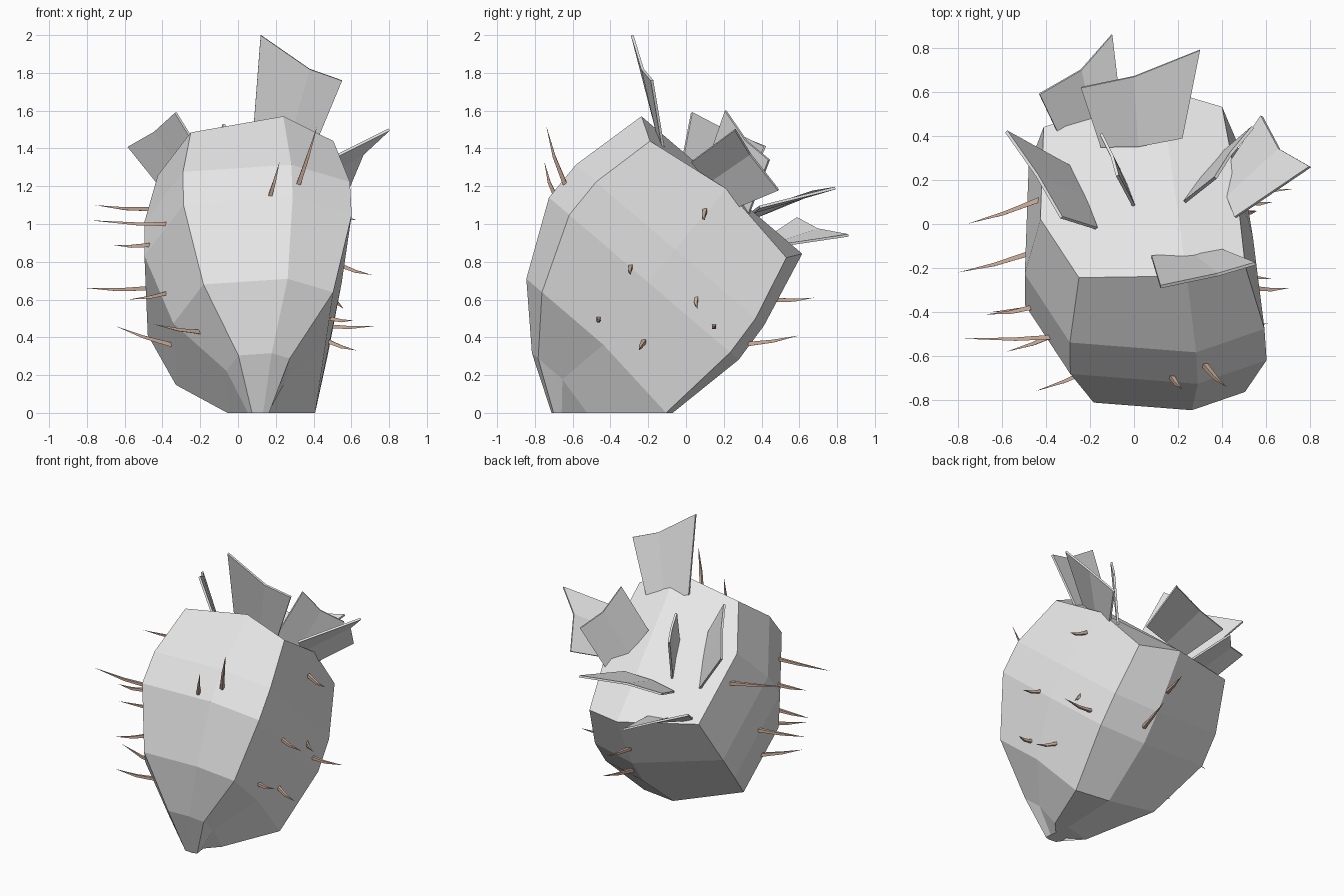
import bpy, bmesh, math
from mathutils import Vector

if "Cube" in bpy.data.objects:
    bpy.data.objects.remove(bpy.data.objects["Cube"])


def material(name, rgb):
    m = bpy.data.materials.new(name)
    m.diffuse_color = (*rgb, 1)
    m.use_nodes = True
    m.node_tree.nodes["Principled BSDF"].inputs["Base Color"].default_value = m.diffuse_color
    return m


GREY = material("pale grey", (0.8, 0.8, 0.8))
BROWN = material("root brown", (0.64, 0.44, 0.34))


def add_object(name, bm, mat):
    bmesh.ops.recalc_face_normals(bm, faces=bm.faces)
    mesh = bpy.data.meshes.new(name)
    bm.to_mesh(mesh)
    bm.free()
    mesh.materials.append(mat)
    obj = bpy.data.objects.new(name, mesh)
    bpy.context.collection.objects.link(obj)
    return obj


# Body: one eight-sided outline lofted along a leaning axis
V = Vector((0, 0.76, -0.65))    # across the body, front to back
W = Vector((0, 0.65, 0.76))     # along the body, tip to crown
outline = [(-.30, -.52), (.19, -.57), (.455, -.45), (.41, .02),
           (.35, .50), (.07, .55), (-.46, .38), (-.475, -.17)]
# height along axis, scale, centre x, centre v
rings = [(.97, 1.0, .05, -.63), (.62, 1.17, .06, -.63), (.395, 1.18, .065, -.62),
         (-.01, .91, .09, -.585), (-.29, .36, .11, -.62), (-.46, .12, .11, -.475)]
bm = bmesh.new()
loops = []
for r, (w, s, cx, cv) in enumerate(rings):
    loop = []
    for i, (x, v) in enumerate(outline):
        ridge = .07 if r == 0 and i in (1, 3, 5) else 0
        p = Vector((cx + s * x, 0, 0)) + V * (cv + s * v) + W * (w + ridge)
        if p.z < .12:           # flatten the underside on the ground
            p.z = 0
        loop.append(bm.verts.new(p))
    loops.append(loop)
n = len(outline)
for a, b in zip(loops, loops[1:]):
    for i in range(n):
        j = (i + 1) % n
        bm.faces.new((a[i], a[j], b[j], b[i]))
top = loops[0]
bm.faces.new([top[i] for i in (1, 2, 3, 4, 5)])     # crown folded along a ridge
bm.faces.new([top[i] for i in (5, 6, 7, 0, 1)])
bm.faces.new(loops[-1])
add_object("body", bm, GREY)

# Leaves: base corners, then tip corners with a notch point between them
leaves = [
    ((.08, -.15, 1.48), (.40, -.12, 1.40), (.12, -.285, 2.0), (.38, -.23, 1.82), (.55, -.18, 1.76)),
    ((-.17, -.02, 1.33), (-.29, .26, 1.05), (-.33, .03, 1.59), (-.44, .22, 1.49), (-.58, .42, 1.41)),
    ((.46, .03, 1.33), (.42, .25, 1.08), (.80, .26, 1.50), (.66, .34, 1.37), (.58, .49, 1.18)),
    ((.23, .10, 1.28), (.40, .32, 1.02), (.37, .21, 1.60), (.44, .32, 1.44), (.54, .44, 1.34)),
    ((0, .08, 1.26), (-.08, .27, 1.05), (-.075, .22, 1.53), (-.10, .31, 1.46), (-.15, .41, 1.41)),
    ((-.15, .35, 1.03), (.22, .39, 1.09), (-.24, .62, 1.14), (0, .67, 1.17), (.30, .79, 1.19)),
    ((-.33, .38, .89), (-.06, .52, .89), (-.43, .59, 1.03), (-.24, .70, .97), (-.10, .86, .94)),
]
for k, pts in enumerate(leaves):
    b0, b1, t0, tm, t1 = map(Vector, pts)
    bm = bmesh.new()
    p = [bm.verts.new(q) for q in (b0, (b0 + b1) / 2 + (tm - (t0 + t1) / 2) * .5, b1, t1, tm, t0)]
    bm.faces.new((p[0], p[1], p[4], p[5]))
    bm.faces.new((p[1], p[2], p[3], p[4]))
    leaf = add_object(f"leaf_{k + 1}", bm, GREY)
    mod = leaf.modifiers.new("thickness", "SOLIDIFY")
    mod.thickness = .014
    mod.offset = 0

# Root hairs: thin bent spikes from base to tip
hairs = [
    ((-.46, .10, 1.08), (-.76, 0, 1.10)), ((-.33, -.51, 1.0), (-.79, -.52, 1.02)),
    ((-.48, -.38, .89), (-.67, -.41, .89)), ((-.50, -.14, .66), (-.80, -.22, .66)),
    ((-.36, -.50, .64), (-.58, -.58, .60)), ((-.20, -.66, .43), (-.45, -.76, .47)),
    ((-.38, -.36, .37), (-.65, -.40, .46)), ((.17, -.69, 1.15), (.22, -.75, 1.33)),
    ((.33, -.65, 1.24), (.42, -.74, 1.52)), ((.55, -.29, .78), (.71, -.29, .73)),
    ((.50, -.46, .50), (.61, -.45, .49)), ((.48, .15, .46), (.73, .16, .46)),
    ((.48, -.22, .38), (.63, -.25, .33)), ((.52, .10, 1.06), (.63, .10, 1.02)),
    ((.50, .06, .62), (.56, .06, .55)), ((.12, .50, .60), (.16, .68, .61)),
    ((.20, .36, .37), (.25, .60, .41)),
]
bm = bmesh.new()
for base, tip in hairs:
    a, t = Vector(base), Vector(tip)
    d = (t - a).normalized()
    side = d.orthogonal().normalized()
    up = d.cross(side)
    sag = Vector((0, -.008, -.008))
    prev = None
    for c, rad in ((a - d * .03, .016), (a.lerp(t, .45) + sag, .011)):
        ring = [bm.verts.new(c + rad * (side * math.cos(q) + up * math.sin(q)))
                for q in (math.pi / 2 * i for i in range(4))]
        if prev:
            for i in range(4):
                bm.faces.new((prev[i], prev[i - 1], ring[i - 1], ring[i]))
        else:
            bm.faces.new(ring)
        prev = ring
    end = bm.verts.new(t)
    for i in range(4):
        bm.faces.new((prev[i], prev[i - 1], end))
add_object("root_hairs", bm, BROWN)
